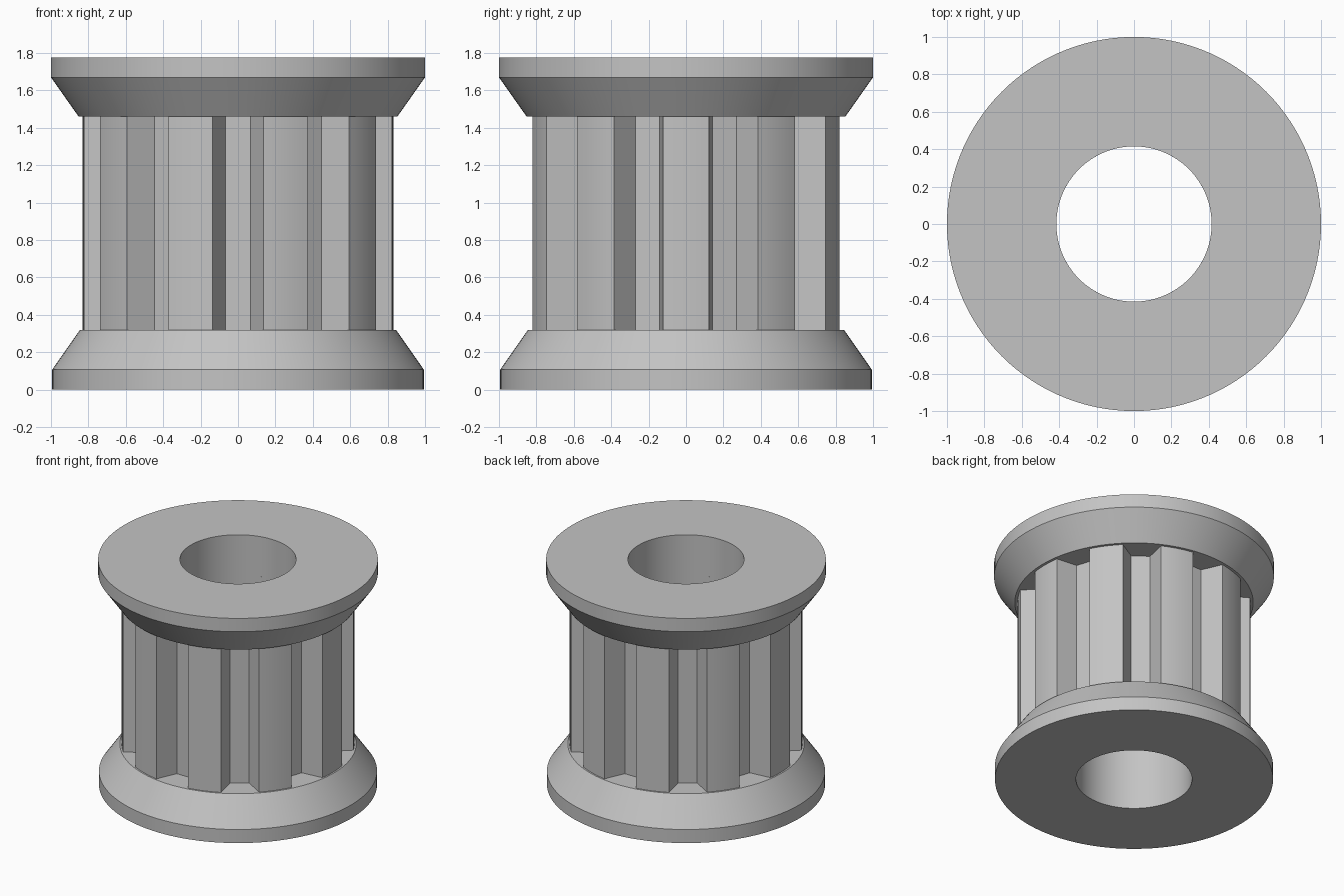
import bpy
import bmesh
from math import sin, cos, radians

default = bpy.data.objects.get("Cube")
if default:
    bpy.data.objects.remove(default, do_unlink=True)

BORE = 0.415
LOW, HIGH, TOP = 0.32, 1.46, 1.775    # barrel bottom, barrel top, overall height
TEETH = 10
TIP, FLOOR = 0.832, 0.665             # tooth tip radius, distance to flat groove floor
GROOVE_TOP, GROOVE_FLOOR = 9.5, 5.84  # half angles of a groove, in degrees

metal = bpy.data.materials.new("plain grey")
metal.use_nodes = True
grey = (0.55, 0.55, 0.55, 1)
metal.diffuse_color = grey
metal.node_tree.nodes["Principled BSDF"].inputs["Base Color"].default_value = grey


def ring_solid(name, columns):
    """Join closed (radius, z) sections, each at its own angle from the front, into a ring."""
    bm = bmesh.new()
    rows = [[bm.verts.new((r * sin(radians(a)), -r * cos(radians(a)), z))
             for r, z in section] for a, section in columns]
    for i, row in enumerate(rows):
        following = rows[(i + 1) % len(rows)]
        for j in range(len(row)):
            k = (j + 1) % len(row)
            bm.faces.new((row[j], following[j], following[k], row[k]))
    bmesh.ops.recalc_face_normals(bm, faces=bm.faces)
    mesh = bpy.data.meshes.new(name)
    bm.to_mesh(mesh)
    bm.free()
    mesh.materials.append(metal)
    obj = bpy.data.objects.new(name, mesh)
    bpy.context.collection.objects.link(obj)
    bpy.ops.object.select_all(action='DESELECT')
    obj.select_set(True)
    bpy.context.view_layer.objects.active = obj
    bpy.ops.object.shade_smooth_by_angle(angle=radians(25))


def flange(name, section, steps=120):
    ring_solid(name, [(360 * i / steps, section) for i in range(steps)])


# Flanges: straight rim with a cone narrowing towards the barrel
flange("bottom_flange", [(BORE, 0), (0.994, 0), (0.994, 0.107), (0.845, LOW), (BORE, LOW)])
flange("top_flange", [(BORE, HIGH), (0.852, HIGH), (1, 1.67), (1, TOP), (BORE, TOP)])

# Toothed barrel: flat-floored grooves between rounded tooth tips
pitch = 360 / TEETH
outline = []
for t in range(TEETH):
    mid = t * pitch
    for i in range(-2, 3):
        a = GROOVE_FLOOR * i / 2
        outline.append((mid + a, FLOOR / cos(radians(a))))
    for i in range(7):
        a = GROOVE_TOP + (pitch - 2 * GROOVE_TOP) * i / 6
        outline.append((mid + a, TIP))
ring_solid("toothed_barrel",
           [(a, [(BORE, LOW), (r, LOW), (r, HIGH), (BORE, HIGH)]) for a, r in outline])
